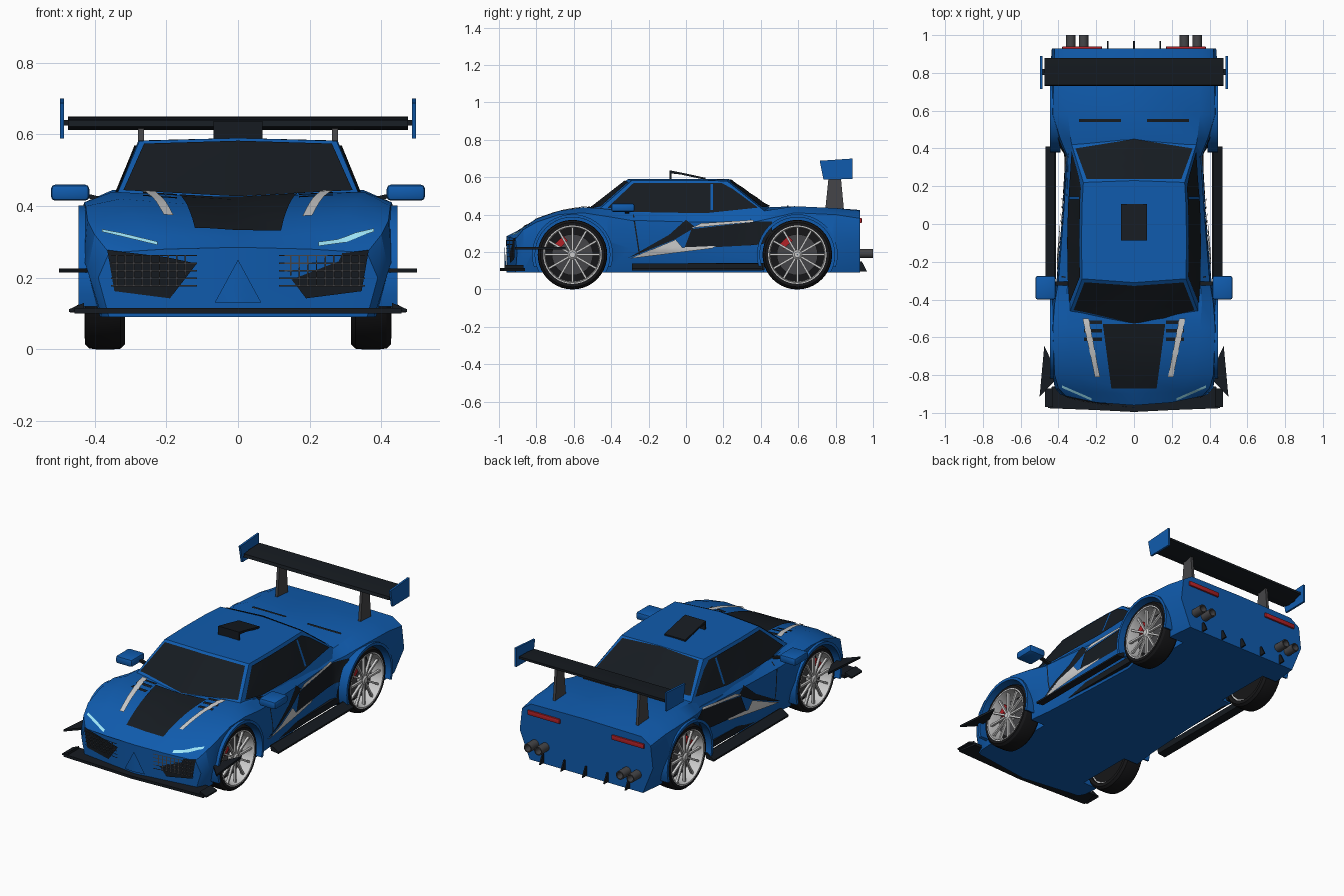
import bpy, bmesh
from math import sin, cos, pi, radians
from mathutils import Vector, Matrix
from mathutils.bvhtree import BVHTree

if "Cube" in bpy.data.objects:
    bpy.data.objects.remove(bpy.data.objects["Cube"])


def material(name, *c):
    m = bpy.data.materials.new(name)
    m.diffuse_color = (*c, 1)
    m.use_nodes = True
    m.node_tree.nodes["Principled BSDF"].inputs["Base Color"].default_value = m.diffuse_color
    return m


BLUE = material("blue", .005, .105, .42)
DARK = material("dark", .008, .011, .015)
TYRE = material("rubber", .008, .008, .009)
GREY = material("dark_grey", .06, .06, .065)
SILVER = material("silver", .6, .6, .6)
RED = material("red", .45, .015, .02)
LAMP = material("lamp", .35, .8, .95)


def finish(bm, name, mat, mirror=False, bevel=0, recalc=True):
    """Turn a bmesh into a named, coloured object."""
    if mirror:
        d = bmesh.ops.duplicate(bm, geom=bm.verts[:] + bm.edges[:] + bm.faces[:])
        for v in d["geom"]:
            if isinstance(v, bmesh.types.BMVert):
                v.co.x *= -1
    if recalc:
        bmesh.ops.recalc_face_normals(bm, faces=bm.faces)
    if bevel:
        bmesh.ops.bevel(bm, geom=bm.edges[:], offset=bevel, segments=2, affect='EDGES', profile=.5)
    me = bpy.data.meshes.new(name)
    bm.to_mesh(me)
    bm.free()
    me.materials.append(mat)
    ob = bpy.data.objects.new(name, me)
    bpy.context.collection.objects.link(ob)
    return ob


def loft(bm, rings, wrap=False):
    vs = [[bm.verts.new(p) for p in r] for r in rings]
    n = len(vs[0])
    for i in range(len(vs) - (not wrap)):
        a, b = vs[i], vs[(i + 1) % len(vs)]
        for j in range(n):
            bm.faces.new((a[j], a[(j + 1) % n], b[(j + 1) % n], b[j]))
    return vs


def place(axis, a, b, c):
    return {'x': (c, a, b), 'y': (a, c, b), 'z': (a, b, c)}[axis]


def prism(name, pts, axis, lo, hi, mat, mirror=True, bevel=0):
    bm = bmesh.new()
    for r in loft(bm, [[place(axis, *p, c) for p in pts] for c in (lo, hi)]):
        bm.faces.new(r)
    return finish(bm, name, mat, mirror, bevel)


def rect(a0, a1, b0, b1):
    return [(a0, b0), (a1, b0), (a1, b1), (a0, b1)]


def lathe(name, prof, c, side, mat, steps=40):
    """Spin an (x, radius) loop around a wheel axle."""
    bm = bmesh.new()
    loft(bm, [[(side * x, c[0] + r * cos(t), c[1] + r * sin(t)) for x, r in prof]
              for t in (2 * pi * i / steps for i in range(steps))], True)
    return finish(bm, name, mat)


def half_ring(half):
    return half + [(-x, y, z) for x, y, z in half[-2:0:-1]]


def cap(bm, ring):
    bm.faces.new(ring[:6])
    bm.faces.new(ring[5:] + ring[:1])


# Main body: cross-sections along y (y, floor x, waist x z, shoulder x z, deck edge x z, centre z)
sections = [
    (-.96, .36, .39, .20, .36, .27, .20, .28, .285),
    (-.90, .38, .42, .22, .40, .32, .25, .318, .315),
    (-.80, .385, .43, .25, .42, .36, .30, .378, .358),
    (-.68, .385, .44, .28, .425, .40, .33, .42, .395),
    (-.55, .385, .44, .28, .43, .41, .35, .44, .42),
    (-.42, .385, .435, .26, .42, .39, .36, .43, .43),
    (-.30, .37, .41, .22, .40, .37, .35, .41, .42),
    (.05, .35, .378, .20, .373, .36, .34, .405, .42),
    (.36, .337, .36, .20, .353, .36, .32, .41, .43),
    (.45, .36, .415, .25, .39, .38, .335, .425, .44),
    (.58, .385, .445, .28, .43, .41, .35, .445, .445),
    (.80, .385, .445, .28, .425, .40, .34, .435, .435),
    (.93, .37, .435, .25, .42, .38, .36, .42, .425)]
rings = []
for y, xb, xw, zw, xs, zs, xt, zt, zc in sections:
    bow = .06 if y < -.95 else .03 if y < -.85 else 0
    rings.append(half_ring([(x, y + bow * (x / .4) ** 2, z) for x, z in
                            ((0, .09), (xb, .09), (xw, zw), (xs, zs), (xt, zt), (0, zc))]))
bm = bmesh.new()
vs = loft(bm, rings)
cap(bm, vs[0])
cap(bm, vs[-1])
body = finish(bm, "body", BLUE)

# Cabin
low = [(0, -.58, .38), (.36, -.52, .38), (.365, -.1, .37), (.355, .2, .37), (.345, .47, .38), (0, .53, .38)]
top = [(0, -.31, .59), (.275, -.29, .582), (.278, -.1, .583), (.275, .1, .583), (.268, .22, .58), (0, .23, .59)]
bm = bmesh.new()
vs = loft(bm, [half_ring(low), half_ring(top)])
cap(bm, vs[0])
cap(bm, vs[1])
cabin = finish(bm, "cabin", BLUE)

# Combined surface onto which flat panels are projected
bm = bmesh.new()
bm.from_mesh(body.data)
bm.from_mesh(cabin.data)
surface = BVHTree.FromBMesh(bm)
bm.free()


def decal(name, pts, axis, mat, both=True, off=.005, front=-1, cuts=5):
    """Project a 2D outline along an axis onto the car, just above its surface."""
    bm = bmesh.new()
    for s in (1, -1) if both else (1,):
        far = {'x': 2 * s, 'y': 2 * front, 'z': 2}[axis]
        k = 1 if axis == 'x' else s
        f = bm.faces.new([bm.verts.new(place(axis, a * k, b, far)) for a, b in pts])
        f.normal_update()
        if f.normal.dot(Vector(place(axis, 0, 0, far))) < 0:
            f.normal_flip()
    bmesh.ops.triangulate(bm, faces=bm.faces[:])
    bmesh.ops.subdivide_edges(bm, edges=bm.edges[:], cuts=cuts, use_grid_fill=True)
    for v in bm.verts:
        i = 'xyz'.index(axis)
        d = Vector((0, 0, 0))
        d[i] = -1 if v.co[i] > 0 else 1
        hit, n, _, _ = surface.ray_cast(v.co, d)
        if hit is None:
            hit, n, _, _ = surface.find_nearest(v.co + d * 1.1)
        v.co = hit - d * off + Vector((0, 0, off * .5 if axis != 'z' else 0))
    return finish(bm, name, mat, recalc=False)


# Wheel openings
axles = [(-.607, .186), (.595, .186)]
bm = bmesh.new()
for y, z in axles:
    for s in (1, -1):
        bmesh.ops.create_cone(bm, cap_ends=True, segments=48, radius1=.2, radius2=.2, depth=.34,
                              matrix=Matrix.Translation((s * .46, y, z)) @ Matrix.Rotation(pi / 2, 4, 'Y'))
cutter = finish(bm, "wheel_cutter", BLUE)
cutter.hide_render = True
mod = body.modifiers.new("wells", 'BOOLEAN')
mod.operation, mod.solver, mod.object = 'DIFFERENCE', 'EXACT', cutter
cut = bpy.data.meshes.new_from_object(body.evaluated_get(bpy.context.evaluated_depsgraph_get()))
body.modifiers.clear()
body.data = cut
bpy.data.objects.remove(cutter)

# Glass
decal("windshield", [(-.32, .442), (0, .425), (.32, .442), (.262, .572), (0, .58), (-.262, .572)], 'y', DARK, False)
decal("rear_window", [(-.25, .237), (.25, .237), (.31, .40), (0, .45), (-.31, .40)], 'z', DARK, False, .007)
decal("side_window", [(-.42, .435), (-.28, .567), (.19, .567), (.25, .535), (.385, .435), (.1, .405), (-.28, .412)], 'x', DARK)
decal("window_post", [(.13, .42), (.145, .42), (.145, .56), (.13, .56)], 'x', BLUE, off=.008)

# Hood panel, stripes and louvres
decal("hood_panel", [(-.12, -.87), (.12, -.87), (.165, -.53), (-.165, -.53)], 'z', DARK, False)
decal("hood_stripe", [(.18, -.81), (.207, -.81), (.272, -.5), (.24, -.5)], 'z', SILVER, off=.009)
for y in (-.52, -.565, -.61):
    decal("hood_louvre", rect(.17, .265, y - .01, y + .01), 'z', DARK)
decal("deck_slot", rect(.07, .29, .54, .555), 'z', DARK)

# Door graphics, intake and seams
decal("door_wedge", [(-.31, .165), (-.09, .29), (.0, .37), (.05, .33), (-.06, .265)], 'x', DARK)
decal("door_panel", [(-.01, .215), (.37, .235), (.46, .25), (.46, .36), (.37, .36), (.03, .32)], 'x', DARK)
decal("door_silver", [(-.30, .16), (-.055, .262), (-.02, .22), (.16, .228), (.14, .215)], 'x', SILVER, off=.01)
decal("door_flash", [(.03, .325), (.08, .35), (.36, .368), (.36, .357)], 'x', SILVER, off=.008)
decal("door_seam", [(-.285, .40), (-.278, .40), (-.243, .17), (-.25, .17)], 'x', DARK, off=.003)

# Nose: grilles, mesh bars, centre wedge, light strips
decal("grille", [(.115, .237), (.19, .14), (.345, .16), (.365, .275), (.2, .255)], 'y', DARK)
for i in range(5):
    decal("grille_bar", rect(.115, .355, .17 + .021 * i, .174 + .021 * i), 'y', GREY, off=.012, cuts=3)
for i in range(9):
    decal("grille_bar", rect(.145 + .024 * i, .149 + .024 * i, .17 if i else .2, .257), 'y', GREY, off=.012, cuts=3)
decal("nose_wedge", [(-.065, .125), (.065, .125), (0, .245)], 'y', BLUE, False, .011)
decal("light_strip", [(.225, -.935), (.38, -.868), (.38, -.855), (.225, -.922)], 'z', LAMP, off=.006)

# Splitter, canards, side skirts
prism("splitter", [(-.435, -.86), (-.457, -.975), (-.2, -.985), (0, -.995), (.2, -.985), (.457, -.975), (.435, -.86), (0, -.88)],
      'z', .1, .116, DARK, False)
prism("splitter_tip", [(.43, .112), (.472, .104), (.472, .112), (.43, .13)], 'y', -.97, -.87, DARK)
prism("canard", [(.475, -.645), (.50, -.915), (.42, -.83), (.43, -.74)], 'z', .214, .226, DARK)
prism("side_skirt", [(.419, .108), (.468, .102), (.468, .112), (.42, .14), (.412, .138)], 'y', -.29, .41, DARK)
prism("sill", rect(-.39, .42, .105, .142), 'x', .33, .365, DARK)

# Wheel arches
for (y, z), end in zip(axles, ("front", "rear")):
    arc = [radians(-18 + 216 * i / 24) for i in range(25)]
    pts = [(y + .2 * cos(t), z + .2 * sin(t)) for t in arc] + [(y + .216 * cos(t), z + .216 * sin(t)) for t in reversed(arc)]
    prism(end + "_arch", pts, 'x', .39, .445, BLUE)

# Mirrors
prism("mirror", rect(-.40, -.275, .415, .46), 'x', .415, .522, BLUE, bevel=.012)
prism("mirror_arm", [(.34, .40), (.43, .425), (.43, .437), (.34, .415)], 'y', -.325, -.305, DARK)

# Roof scoop: thin sloping lid with a front face
prism("roof_scoop", [(-.088, .637), (-.03, .626), (.105, .597), (.105, .586), (-.03, .615), (-.078, .62), (-.078, .583), (-.088, .583)],
      'x', -.068, .068, DARK, False)

# Rear wing
prism("wing_blade", [(.73, .622), (.78, .613), (.88, .637), (.88, .65), (.80, .648), (.735, .64)], 'x', -.475, .475, DARK, False)
prism("wing_endplate", [(.715, .688), (.89, .70), (.89, .59), (.735, .588)], 'x', .485, .497, BLUE)
prism("wing_endplate_pin", rect(.79, .82, .625, .64), 'x', .47, .487, DARK)
prism("wing_strut", [(.745, .43), (.845, .42), (.825, .63), (.765, .625)], 'x', .263, .279, GREY)

# Tail: lights, exhausts, diffuser fins
prism("tail_light", rect(.17, .38, .355, .382), 'y', .925, .94, RED, bevel=.003)
bm = bmesh.new()
for x in (.267, .335):
    loft(bm, [[(x + r * cos(t), y, .192 + r * sin(t)) for r, y in ((.025, .92), (.025, 1.0), (.019, 1.0), (.019, .92))]
              for t in (2 * pi * i / 20 for i in range(20))], True)
finish(bm, "exhausts", GREY, True)
for x in (-.28, -.14, 0, .14, .28):
    prism("diffuser_fin", [(.92, .095), (.968, .095), (.94, .15), (.92, .15)], 'x', x - .004, x + .004, DARK, False)

# Wheels
for (y, z), end in zip(axles, ("front", "rear")):
    for s, side in ((1, "right"), (-1, "left")):
        n = end + "_" + side + "_"
        c = (y, z)
        lathe(n + "tyre", [(.315, .152), (.315, .172), (.328, .184), (.35, .186), (.395, .186), (.415, .183), (.427, .172), (.427, .154), (.41, .15)], c, s, TYRE)
        lathe(n + "rim", [(.325, .152), (.428, .156), (.428, .149), (.40, .143), (.325, .143)], c, s, SILVER)
        lathe(n + "brake_disc", [(.365, .02), (.365, .11), (.378, .11), (.378, .02)], c, s, GREY, 32)
        lathe(n + "wheel_back", [(.325, .001), (.325, .145), (.335, .145), (.335, .001)], c, s, TYRE, 32)
        lathe(n + "hub", [(.34, .001), (.34, .026), (.412, .026), (.42, .016), (.42, .001)], c, s, SILVER, 20)
        bm = bmesh.new()
        for i in range(12):
            bmesh.ops.create_cube(bm, matrix=Matrix.Translation((s * .406, y, z)) @ Matrix.Rotation(2 * pi * i / 12, 4, 'X')
                                  @ Matrix.Translation((0, 0, .084)) @ Matrix.Diagonal((.014, .011, .13, 1)))
        finish(bm, n + "spokes", SILVER)
        bm = bmesh.new()
        bmesh.ops.create_cube(bm, matrix=Matrix.Translation((s * .38, y - .05, z + .055)) @ Matrix.Rotation(.75, 4, 'X')
                              @ Matrix.Translation((0, 0, .015)) @ Matrix.Diagonal((.03, .065, .035, 1)))
        finish(bm, n + "caliper", RED)

# Smooth shading with sharp edges kept
bpy.ops.object.select_all(action='SELECT')
bpy.context.view_layer.objects.active = body
bpy.ops.object.shade_smooth_by_angle(angle=radians(28))
